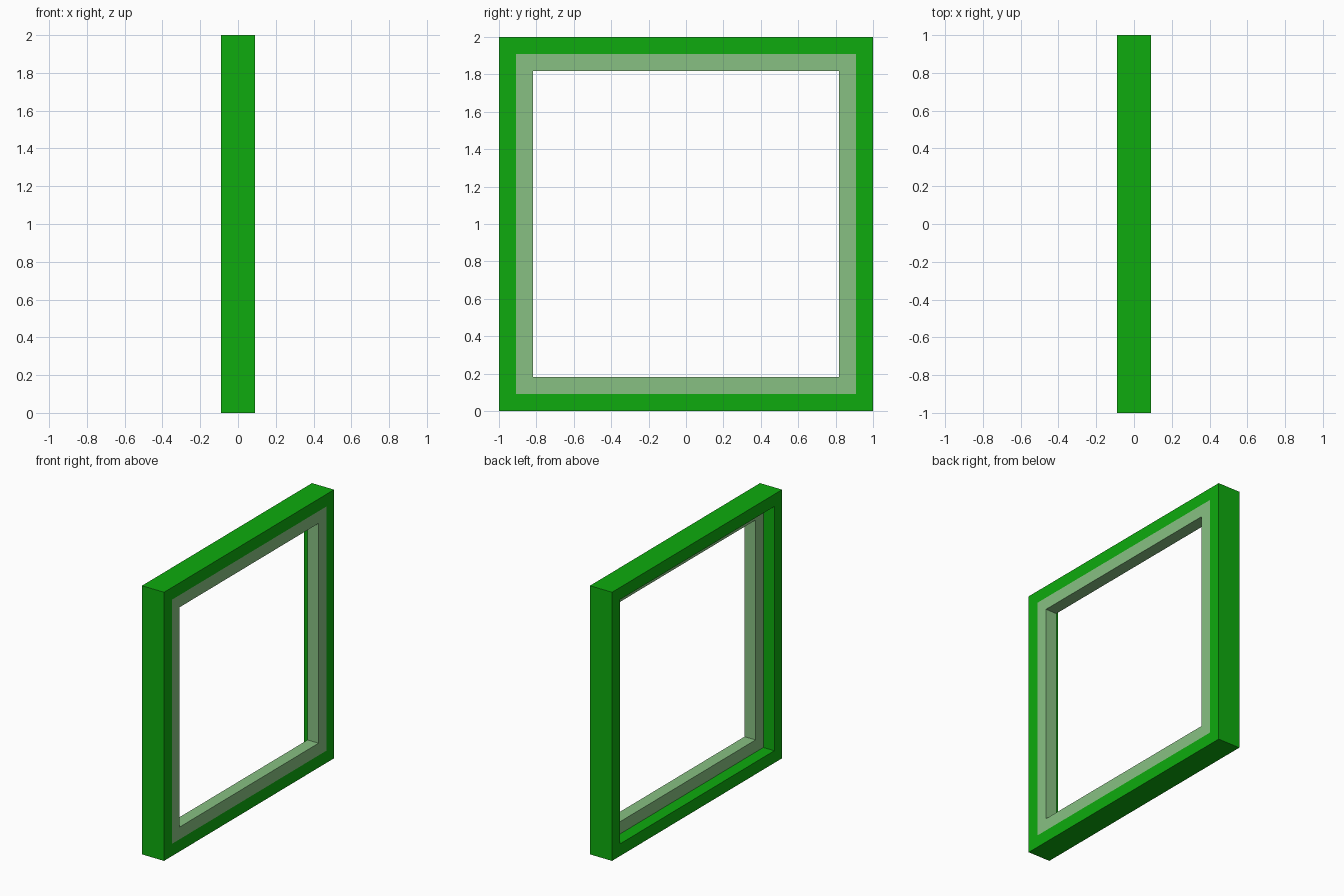
import bpy, bmesh

cube = bpy.data.objects.get("Cube")
if cube:
    bpy.data.objects.remove(cube, do_unlink=True)


def make_material(name, rgb):
    mat = bpy.data.materials.new(name)
    mat.use_nodes = True
    mat.diffuse_color = (*rgb, 1)
    mat.node_tree.nodes["Principled BSDF"].inputs["Base Color"].default_value = (*rgb, 1)
    return mat


green = make_material("bright green", (0.0044, 0.407, 0.0044))
pale = make_material("pale green", (0.242, 0.527, 0.223))

U = 1 / 11                      # frame strip width and half thickness
OUT, MID, INN = 1.0, 1 - U, 1 - 2 * U

# Cross-section as (half size of the square, x), with a step behind the pale rim.
# Each entry's flag says whether the strip to the next point is pale.
section = [
    (OUT, -U, False),           # outer edge
    (OUT, U, False),            # green border on the +x face
    (MID, U, True),             # pale border, flush
    (INN, U, True),             # opening edge
    (INN, 0, True),             # back of the pale rim
    (MID, 0, False),            # green wall of the recess
    (MID, -U, False),           # green border on the -x face
]

# Sweep the section around the square
bm = bmesh.new()
corners = [(-1, -1), (1, -1), (1, 1), (-1, 1)]
loops = [[bm.verts.new((x, sy * r, 1 + sz * r)) for sy, sz in corners]
         for r, x, _ in section]
for i, (_, _, is_pale) in enumerate(section):
    a, b = loops[i], loops[(i + 1) % len(loops)]
    for k in range(4):
        n = (k + 1) % 4
        face = bm.faces.new((a[k], a[n], b[n], b[k]))
        face.material_index = int(is_pale)
bmesh.ops.recalc_face_normals(bm, faces=bm.faces)

mesh = bpy.data.meshes.new("square_frame")
bm.to_mesh(mesh)
bm.free()
mesh.materials.append(green)
mesh.materials.append(pale)
frame = bpy.data.objects.new("square_frame", mesh)
bpy.context.collection.objects.link(frame)
